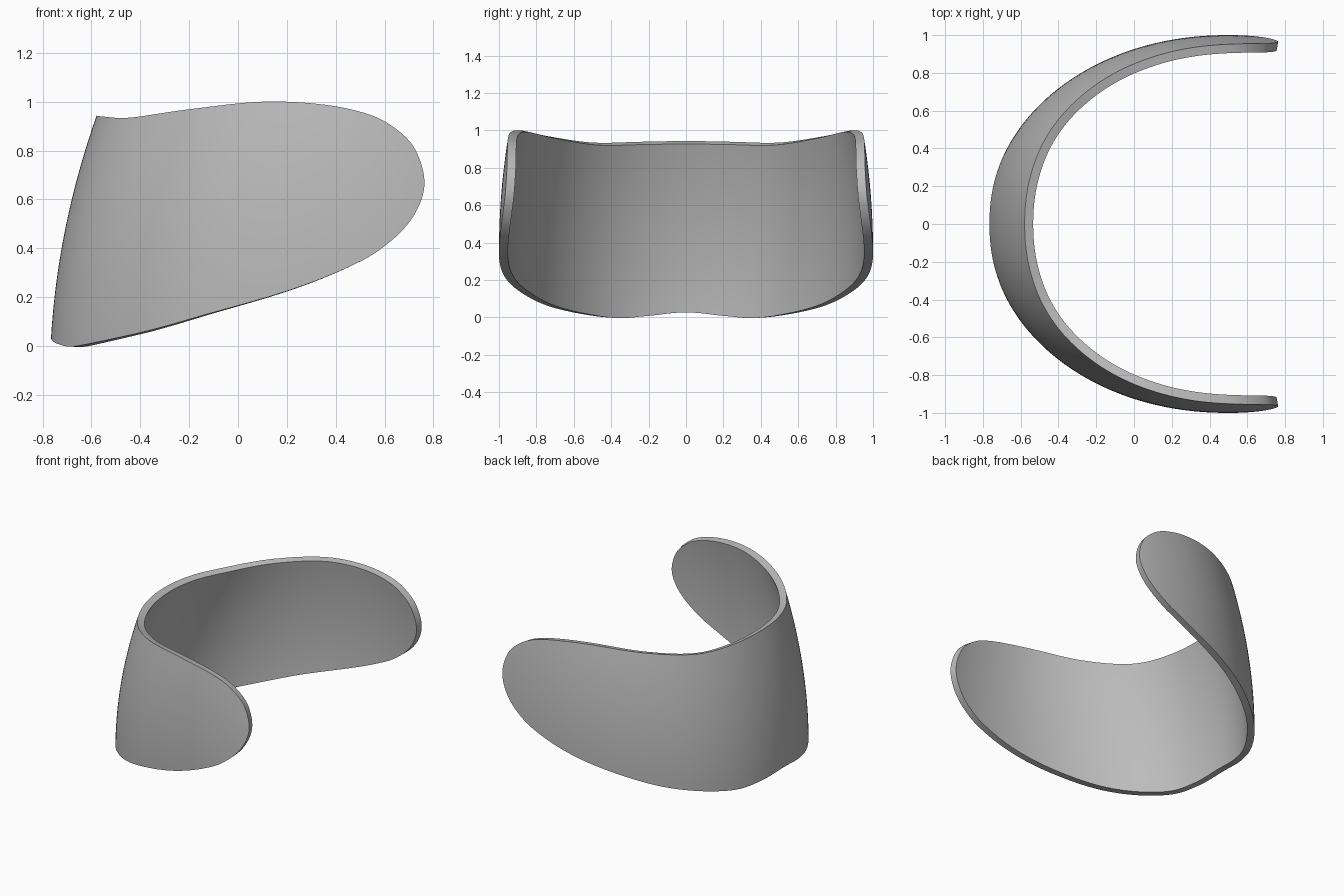
import bpy, bmesh
from math import acos, cos, sin, copysign

if "Cube" in bpy.data.objects:
    bpy.data.objects.remove(bpy.data.objects["Cube"], do_unlink=True)

POWER = 1.05      # slightly squarer than an ellipse
CENTRE_X = 0.5    # where the open band is widest
STEPS, ROWS = 10, 20


def reach(z):
    """Distance from the widest line to the closed end, at height z."""
    return CENTRE_X + 0.767 - 0.0485 * z - 0.16 * z * z


def half_width(z):
    return 1 - 0.13 * (z - 0.35) ** 2


def spow(v, p):
    return copysign(abs(v) ** p, v)


def to_angle(x, z):
    w = min(1, (CENTRE_X - x) / reach(z))
    return acos(spow(w, POWER)), z


def surface(angle, z):
    return (CENTRE_X - reach(z) * spow(cos(angle), 1 / POWER),
            half_width(z) * spow(sin(angle), 1 / POWER), z)


def smooth_path(pts):
    """Catmull-Rom through all but the first and last point."""
    out = []
    for a, b, c, d in zip(pts, pts[1:], pts[2:], pts[3:]):
        for k in range(STEPS):
            t = k / STEPS
            out.append(tuple(0.5 * (2 * q + (r - p) * t + (2 * p - 5 * q + 4 * r - s) * t * t
                                    + (3 * q - p - 3 * r + s) * t ** 3)
                             for p, q, r, s in zip(a, b, c, d)))
    out.append(pts[-2])
    return out


# Lower and upper rim in side profile (x, z), closed end to rounded tip
lower = [(-0.78, 0.03), (-0.74, 0.01), (-0.66, 0.0), (-0.4, 0.055), (-0.1, 0.138),
         (0.2, 0.225), (0.45, 0.322), (0.62, 0.425), (0.72, 0.535)]
upper = [(-0.6, 0.943), (-0.55, 0.939), (-0.44, 0.935), (-0.2, 0.969), (0.1, 1.0),
         (0.36, 0.987), (0.55, 0.943), (0.67, 0.87), (0.735, 0.785)]
tip = (0.763, 0.66)
low = [to_angle(*p) for p in lower]
up = [to_angle(*p) for p in upper]
end = to_angle(*tip)
low_path = smooth_path([(-low[1][0], low[1][1])] + low + [end, up[-1]])
up_path = smooth_path([(-up[1][0], up[1][1])] + up + [end, low[-1]])

# Columns from the right tip round the closed end to the left tip
half = list(zip(low_path, up_path))
columns = [(-1, c) for c in reversed(half)] + [(1, c) for c in half[1:]]

bm = bmesh.new()
grid = []
for side, (lo, hi) in columns:
    column = []
    for j in range(ROWS + 1):
        f = j / ROWS
        x, y, z = surface(lo[0] + (hi[0] - lo[0]) * f, lo[1] + (hi[1] - lo[1]) * f)
        column.append(bm.verts.new((x, side * y, z)))
    grid.append(column)
for a, b in zip(grid, grid[1:]):
    for j in range(ROWS):
        bm.faces.new((a[j], a[j + 1], b[j + 1], b[j]))
bmesh.ops.remove_doubles(bm, verts=bm.verts, dist=0.0005)
bmesh.ops.recalc_face_normals(bm, faces=bm.faces)
# Outward means away from the middle: check a face on the closed end
probe = min(bm.faces, key=lambda f: f.calc_center_median().x)
if probe.normal.x > 0:
    bmesh.ops.reverse_faces(bm, faces=bm.faces)

mesh = bpy.data.meshes.new("curved_band")
bm.to_mesh(mesh)
bm.free()
band = bpy.data.objects.new("curved_band", mesh)
bpy.context.collection.objects.link(band)

grey = bpy.data.materials.new("mid_grey")
grey.use_nodes = True
grey.diffuse_color = (0.5, 0.5, 0.5, 1)
grey.node_tree.nodes["Principled BSDF"].inputs["Base Color"].default_value = (0.5, 0.5, 0.5, 1)
mesh.materials.append(grey)

# Wall thickness, inward from the outer surface
wall = band.modifiers.new("wall", "SOLIDIFY")
wall.thickness = 0.048
wall.offset = -1
bpy.context.view_layer.objects.active = band
band.select_set(True)
bpy.ops.object.modifier_apply(modifier="wall")
bpy.ops.object.shade_smooth_by_angle(angle=0.6)
